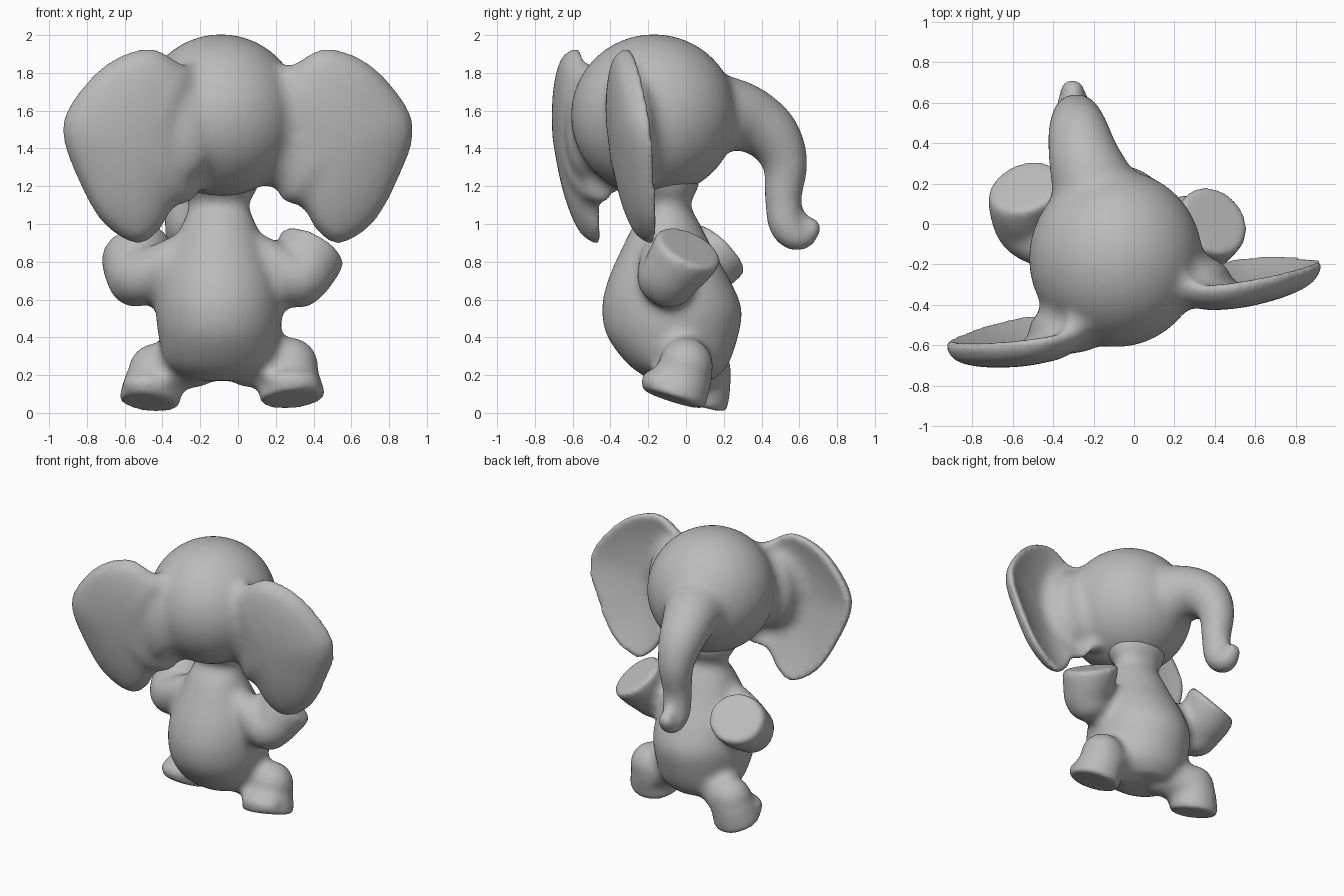
import bpy, bmesh, math
from mathutils import Vector, Matrix

cube = bpy.data.objects.get("Cube")
if cube:
    bpy.data.objects.remove(cube)

grey = bpy.data.materials.new("soft_grey")
grey.use_nodes = True
colour = (0.5, 0.5, 0.5, 1)
grey.diffuse_color = colour
grey.node_tree.nodes["Principled BSDF"].inputs["Base Color"].default_value = colour

bm = bmesh.new()


def smooth_path(points, steps=6, closed=False):
    """Catmull-Rom curve through points of any dimension."""
    pts = [Vector(p) for p in points]
    n = len(pts)
    out = []
    for i in range(n if closed else n - 1):
        if closed:
            a, b, c, d = (pts[(i + k) % n] for k in (-1, 0, 1, 2))
        else:
            a, b, c, d = (pts[min(max(i + k, 0), n - 1)] for k in (-1, 0, 1, 2))
        for s in range(steps):
            t = s / steps
            out.append(0.5 * (2 * b + (c - a) * t + (2 * a - 5 * b + 4 * c - d) * t ** 2
                              + (3 * b - 3 * c + d - a) * t ** 3))
    if not closed:
        out.append(pts[-1])
    return out


def skin_rings(rings):
    """Join rings of points into one closed shell."""
    loops = [[bm.verts.new(p) for p in ring] for ring in rings]
    n = len(loops[0])
    for lo, hi in zip(loops, loops[1:]):
        for i in range(n):
            j = (i + 1) % n
            bm.faces.new((lo[i], lo[j], hi[j], hi[i]))
    bm.faces.new(loops[0][::-1])
    bm.faces.new(loops[-1])


def circle(n=32):
    return [(math.cos(math.tau * k / n), math.sin(math.tau * k / n)) for k in range(n)]


def tube(points, end_normal=None):
    """Round tube through (x, y, z, radius); the flat end may be tilted."""
    path = smooth_path(points)
    centres = [p.to_3d() for p in path]
    rings = []
    side = Vector((1, 0, 0))
    for i, p in enumerate(path):
        tangent = (centres[min(i + 1, len(path) - 1)] - centres[max(i - 1, 0)]).normalized()
        if end_normal and i >= len(path) - 4:
            blend = (i - len(path) + 5) / 4
            tangent = tangent.lerp(Vector(end_normal).normalized(), blend).normalized()
        side = (side - tangent * side.dot(tangent)).normalized()
        up = tangent.cross(side)
        rings.append([centres[i] + p[3] * (side * c + up * s) for c, s in circle()])
    skin_rings(rings)


def ball(centre, size):
    mat = Matrix.Translation(centre) @ Matrix.Diagonal((*size, 1))
    bmesh.ops.create_uvsphere(bm, u_segments=40, v_segments=24, radius=1, matrix=mat)


def finish(name, fillet):
    """Fuse the gathered shells, then swell and shrink so the joins get soft fillets."""
    bmesh.ops.recalc_face_normals(bm, faces=bm.faces)
    mesh = bpy.data.meshes.new(name)
    bm.to_mesh(mesh)
    bm.clear()
    mesh.materials.append(grey)
    skin = bpy.data.objects.new(name, mesh)
    bpy.context.collection.objects.link(skin)
    for iterations, offset in ((5, fillet), (5, -fillet), (8, 0)):
        remesh = skin.modifiers.new("fuse", 'REMESH')
        remesh.mode = 'VOXEL'
        remesh.voxel_size = 0.015
        remesh.use_smooth_shade = True
        soften = skin.modifiers.new("soften", 'SMOOTH')
        soften.factor = 0.5
        soften.iterations = iterations
        if offset:
            swell = skin.modifiers.new("swell", 'DISPLACE')
            swell.direction = 'NORMAL'
            swell.mid_level = 0
            swell.strength = offset


# Head
ball((-0.09, -0.17, 1.575), (0.43, 0.44, 0.43))

# Trunk with a small knob at the tip
tube([(-0.15, 0.02, 1.56, 0.28), (-0.205, 0.2, 1.58, 0.21), (-0.25, 0.34, 1.55, 0.175),
      (-0.275, 0.46, 1.46, 0.15), (-0.285, 0.525, 1.32, 0.12), (-0.29, 0.515, 1.14, 0.098),
      (-0.295, 0.53, 1.0, 0.095), (-0.3, 0.59, 0.94, 0.085), (-0.305, 0.665, 0.955, 0.06)])
ball((-0.305, 0.67, 0.975), (0.06, 0.045, 0.06))

# Ears: dished lens shapes, hollow toward the trunk
outline = smooth_path([(0.2, 1.74), (0.32, 1.86), (0.48, 1.93), (0.7, 1.845), (0.88, 1.645),
                       (0.93, 1.48), (0.855, 1.25), (0.72, 1.01), (0.54, 0.895),
                       (0.42, 0.96), (0.34, 1.09), (0.21, 1.18)], closed=True)


def ear(sign, rim_y):
    levels = [k / 12 for k in range(1, 13)]

    def ring(s, depth):
        pts = []
        for x, z in outline:
            px, pz = 0.54 + s * (x - 0.54), 1.42 + s * (z - 1.42)
            slope = 0.14 * sign * (px - 0.54) - 0.115 * (pz - 1.42)
            # The inner edge curls into the head
            slope += 2 * max(0, 0.38 - px) ** 2
            pts.append((sign * px, rim_y + slope - depth, pz))
        return pts

    back = [ring(s, 0.14 * math.sqrt(1 - s * s) + 0.012) for s in levels]
    front = [ring(s, 0.09 * (1 - s * s) - 0.033) for s in reversed(levels)]
    skin_rings(back + front)
    # Root blending the ear into the head
    ball((sign * 0.3 - 0.02, rim_y - 0.02 * sign, 1.5), (0.2, 0.12, 0.28))


ear(1, -0.25)
ear(-1, -0.54)
finish("head", 0.06)

# Body and neck: stacked ellipses of (height, half width, centre y, half depth)
torso = smooth_path([(0.17, 0.17, -0.02, 0.16), (0.25, 0.28, -0.04, 0.26),
                     (0.4, 0.32, -0.07, 0.345), (0.55, 0.335, -0.075, 0.37),
                     (0.7, 0.315, -0.09, 0.325), (0.85, 0.26, -0.1, 0.25),
                     (1.0, 0.195, -0.1, 0.175), (1.1, 0.16, -0.09, 0.115),
                     (1.18, 0.2, -0.1, 0.16), (1.25, 0.23, -0.12, 0.2)])
skin_rings([[(-0.1 + w * c, y + d * s, z) for c, s in circle(40)] for z, w, y, d in torso])

# Arms, each bent at the elbow and ending in a flat round hand
tube([(-0.2, -0.12, 0.9, 0.1), (-0.38, -0.11, 0.79, 0.12), (-0.52, -0.03, 0.72, 0.15),
      (-0.54, 0.09, 0.79, 0.18), (-0.53, 0.19, 0.875, 0.18)], (-0.25, 0.68, 0.68))
ball((-0.54, 0.01, 0.72), (0.155, 0.15, 0.16))
tube([(0.0, -0.12, 0.9, 0.1), (0.18, -0.13, 0.79, 0.12), (0.31, -0.11, 0.715, 0.15),
      (0.365, -0.04, 0.79, 0.175), (0.395, 0.02, 0.88, 0.19)], (0.45, 0.4, 0.8))
ball((0.32, -0.09, 0.715), (0.155, 0.155, 0.16))

# Legs, each with a rounded knee, a full toe and a flat tilted sole
tube([(-0.2, 0.0, 0.28, 0.14), (-0.36, 0.08, 0.24, 0.135), (-0.44, 0.09, 0.18, 0.15),
      (-0.47, 0.06, 0.05, 0.165)], (-0.1, -0.3, -0.95))
ball((-0.43, 0.1, 0.225), (0.15, 0.14, 0.145))
ball((-0.47, 0.0, 0.155), (0.145, 0.11, 0.07))
tube([(0.02, -0.03, 0.28, 0.14), (0.18, -0.01, 0.25, 0.135), (0.27, -0.01, 0.19, 0.15),
      (0.29, -0.07, 0.07, 0.18)], (0.1, -0.3, -0.95))
ball((0.275, 0.0, 0.25), (0.15, 0.145, 0.15))
ball((0.285, -0.13, 0.17), (0.15, 0.11, 0.07))
finish("body", 0.03)
